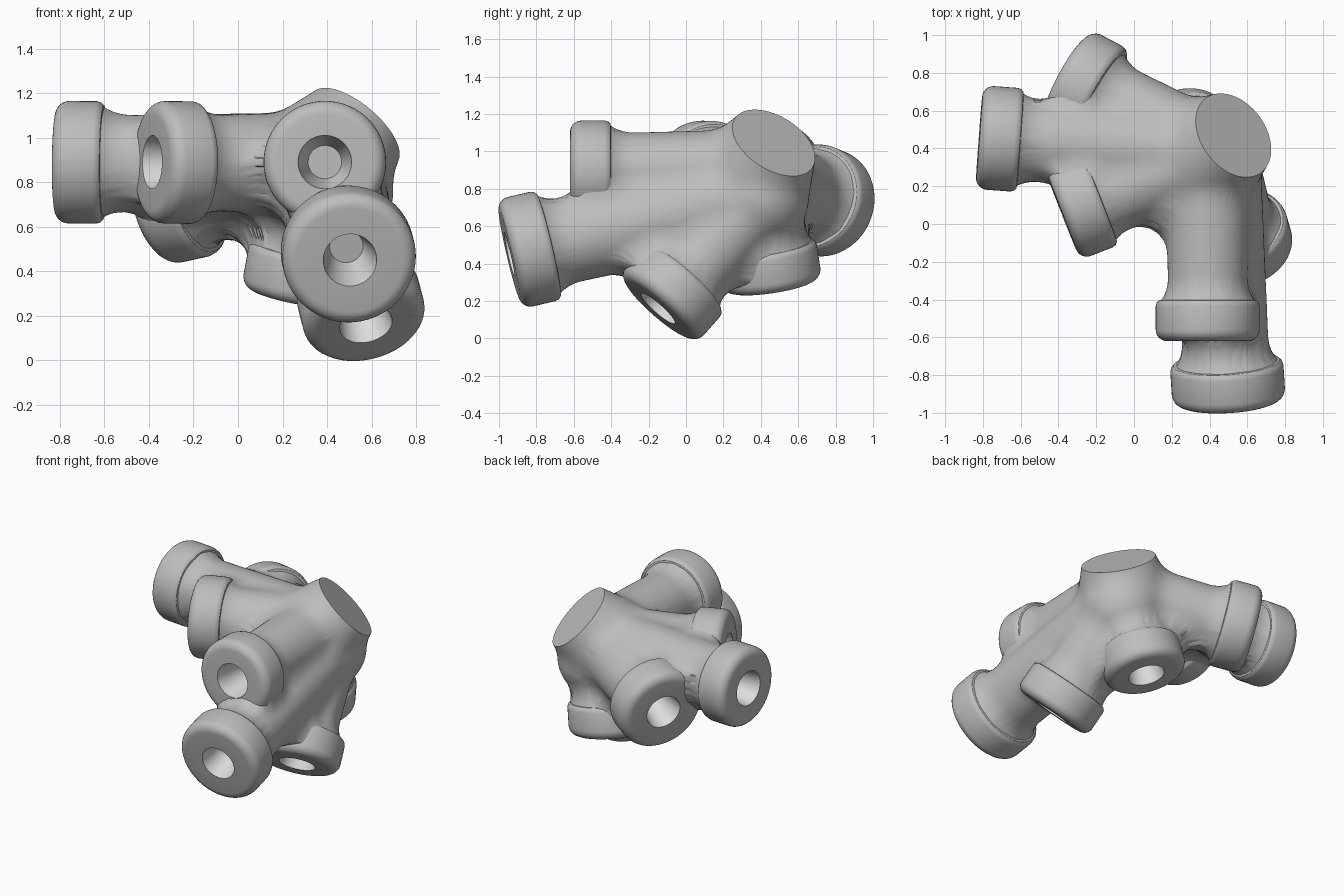
import bpy, bmesh, math
from mathutils import Vector, Matrix

if "Cube" in bpy.data.objects:
    bpy.data.objects.remove(bpy.data.objects["Cube"])


def material(name, value):
    mat = bpy.data.materials.new(name)
    mat.use_nodes = True
    colour = (value, value, value, 1)
    mat.diffuse_color = colour
    mat.node_tree.nodes["Principled BSDF"].inputs["Base Color"].default_value = colour
    return mat


BODY = material("mid grey", 0.51)
BORE = material("light grey", 0.72)

HUB = Vector((0.39, 0.37, 0.88))
LOW = Vector((0.42, 0.38, 0.76))
BORE_MOUTH, BORE_FLOOR = 0.12, 0.075
FILLET = 0.09

# name, axis origin, centre of end face, collar radius, neck radius
ARMS = [
    ("side_arm", HUB, (-0.82, 0.46, 0.89), 0.275, 0.21),
    ("back_arm", HUB, (-0.36, 0.77, 0.715), 0.292, 0.21),
    ("front_side_arm", HUB, (-0.385, 0.065, 0.89), 0.275, 0.21),
    ("front_upper_arm", Vector((0.39, 0.37, 0.89)), (0.39, -0.62, 0.89), 0.275, 0.205),
    ("front_lower_arm", LOW, (0.503, -0.945, 0.45), 0.3, 0.225),
    ("lower_front_arm", LOW, (0.575, -0.15, 0.16), 0.278, 0.205),
    ("bottom_arm", HUB, (0.28, 0.46, 0.28), 0.27, 0.21),
]
CAP_CENTRE = Vector((0.525, 0.465, 1.05))
CAP_AXIS = Vector((0.58, 0.43, 0.69)).normalized()


def finish(name, bm):
    mesh = bpy.data.meshes.new(name)
    bm.to_mesh(mesh)
    bm.free()
    mesh.materials.append(BODY)
    mesh.materials.append(BORE)
    obj = bpy.data.objects.new(name, mesh)
    bpy.context.collection.objects.link(obj)
    return obj


def smooth(obj):
    bpy.ops.object.select_all(action="DESELECT")
    obj.select_set(True)
    bpy.context.view_layer.objects.active = obj
    bpy.ops.object.shade_smooth_by_angle(angle=math.radians(32))


def add_rod(bm, start, end, radius1, radius2):
    axis = end - start
    turn = axis.to_track_quat("Z", "Y").to_matrix().to_4x4()
    bmesh.ops.create_cone(bm, cap_ends=True, segments=64, radius1=radius1, radius2=radius2,
                          depth=axis.length,
                          matrix=Matrix.Translation((start + end) / 2) @ turn)


def add_ball(bm, centre, radius):
    bmesh.ops.create_uvsphere(bm, u_segments=48, v_segments=24, radius=radius,
                              matrix=Matrix.Translation(centre))


def collar(name, origin, end, radius):
    """Lathed collar: tapered blind bore, flat face, rounded rim and side."""
    end = Vector(end)
    bevel = 0.06
    profile = [(0, 0.27), (BORE_FLOOR, 0.27), (BORE_MOUTH, 0)]
    for i in range(7):
        a = math.radians(15 * i)
        profile.append((radius - bevel + bevel * math.sin(a), bevel - bevel * math.cos(a)))
    profile += [(radius, 0.185), (radius - 0.005, 0.203), (radius - 0.018, 0.216),
                (radius - 0.05, 0.222)]
    bm = bmesh.new()
    verts = [bm.verts.new((r, 0, s)) for r, s in profile]
    edges = [bm.edges.new(pair) for pair in zip(verts, verts[1:])]
    bmesh.ops.spin(bm, geom=verts + edges, cent=(0, 0, 0), axis=(0, 0, 1),
                   angle=math.tau, steps=64, use_duplicate=False)
    bmesh.ops.remove_doubles(bm, verts=bm.verts, dist=0.0005)
    bm.normal_update()
    # faces turn outward
    rim = max(bm.faces, key=lambda f: f.calc_center_median().xy.length)
    if rim.normal.xy.dot(rim.calc_center_median().xy) < 0:
        bmesh.ops.reverse_faces(bm, faces=bm.faces)
    # bore wall is lighter
    for f in bm.faces:
        if f.calc_center_median().xy.length < BORE_MOUTH and abs(f.normal.z) < 0.5:
            f.material_index = 1
    turn = (origin - end).to_track_quat("Z", "Y").to_matrix().to_4x4()
    bmesh.ops.transform(bm, matrix=Matrix.Translation(end) @ turn, verts=bm.verts)
    smooth(finish(name + "_collar", bm))


# Core: necks, collar backs, hub balls and the flared stub
bm = bmesh.new()
for name, origin, end, radius, neck in ARMS:
    end = Vector(end)
    inward = (origin - end).normalized()
    add_rod(bm, origin, end + inward * 0.1, neck + 0.025, neck)
    add_rod(bm, end + inward * 0.21, end + inward * 0.05, radius - 0.01, radius - 0.01)
add_rod(bm, HUB, CAP_CENTRE + CAP_AXIS * 0.2, 0.32, 0.185)
add_ball(bm, HUB, 0.3)
add_ball(bm, LOW, 0.28)
rough = finish("core_rough", bm)


def fuse():
    mod = rough.modifiers.new("Fuse", "REMESH")
    mod.mode = "VOXEL"
    mod.voxel_size = 0.018


def soften(iterations):
    mod = rough.modifiers.new("Soften", "SMOOTH")
    mod.factor = 0.5
    mod.iterations = iterations


def swell(amount):
    mod = rough.modifiers.new("Swell", "DISPLACE")
    mod.mid_level = 0
    mod.strength = amount


# Swelling, fusing and shrinking back leaves round fillets in the corners
fuse()
soften(3)
swell(FILLET)
fuse()
soften(5)
swell(-FILLET)
soften(10)

bpy.context.view_layer.update()
fused = rough.evaluated_get(bpy.context.evaluated_depsgraph_get())
bm = bmesh.new()
bm.from_mesh(fused.to_mesh())
fused.to_mesh_clear()
bpy.data.objects.remove(rough)

# Cut the plain stub flat
cut = bmesh.ops.bisect_plane(bm, geom=bm.verts[:] + bm.edges[:] + bm.faces[:],
                             plane_co=CAP_CENTRE, plane_no=CAP_AXIS, clear_outer=True)
rim = [g for g in cut["geom_cut"] if isinstance(g, bmesh.types.BMEdge)]
bmesh.ops.holes_fill(bm, edges=rim, sides=0)
bmesh.ops.recalc_face_normals(bm, faces=bm.faces)
for f in bm.faces:
    f.material_index = 0

# Clear the bores, and carve their line through any fillet in front of them
for name, origin, end, radius, neck in ARMS:
    end = Vector(end)
    inward = (origin - end).normalized()

    def along_and_out(point):
        s = (point - end).dot(inward)
        return s, point - end - inward * s

    carved = set()
    for v in bm.verts:
        s, out = along_and_out(v.co)
        if -0.15 < s < 0.02 and out.length < BORE_MOUTH:
            v.co += out.normalized() * (BORE_MOUTH - out.length)
            carved.add(v)
    inside = []
    for f in bm.faces:
        s, out = along_and_out(f.calc_center_median())
        if 0.005 < s < 0.2 and out.length < 0.16:
            inside.append(f)
        elif carved.issuperset(f.verts):
            f.material_index = 1
    bmesh.ops.delete(bm, geom=inside, context="FACES")
smooth(finish("hub_core", bm))

for name, origin, end, radius, neck in ARMS:
    collar(name, origin, end, radius)
